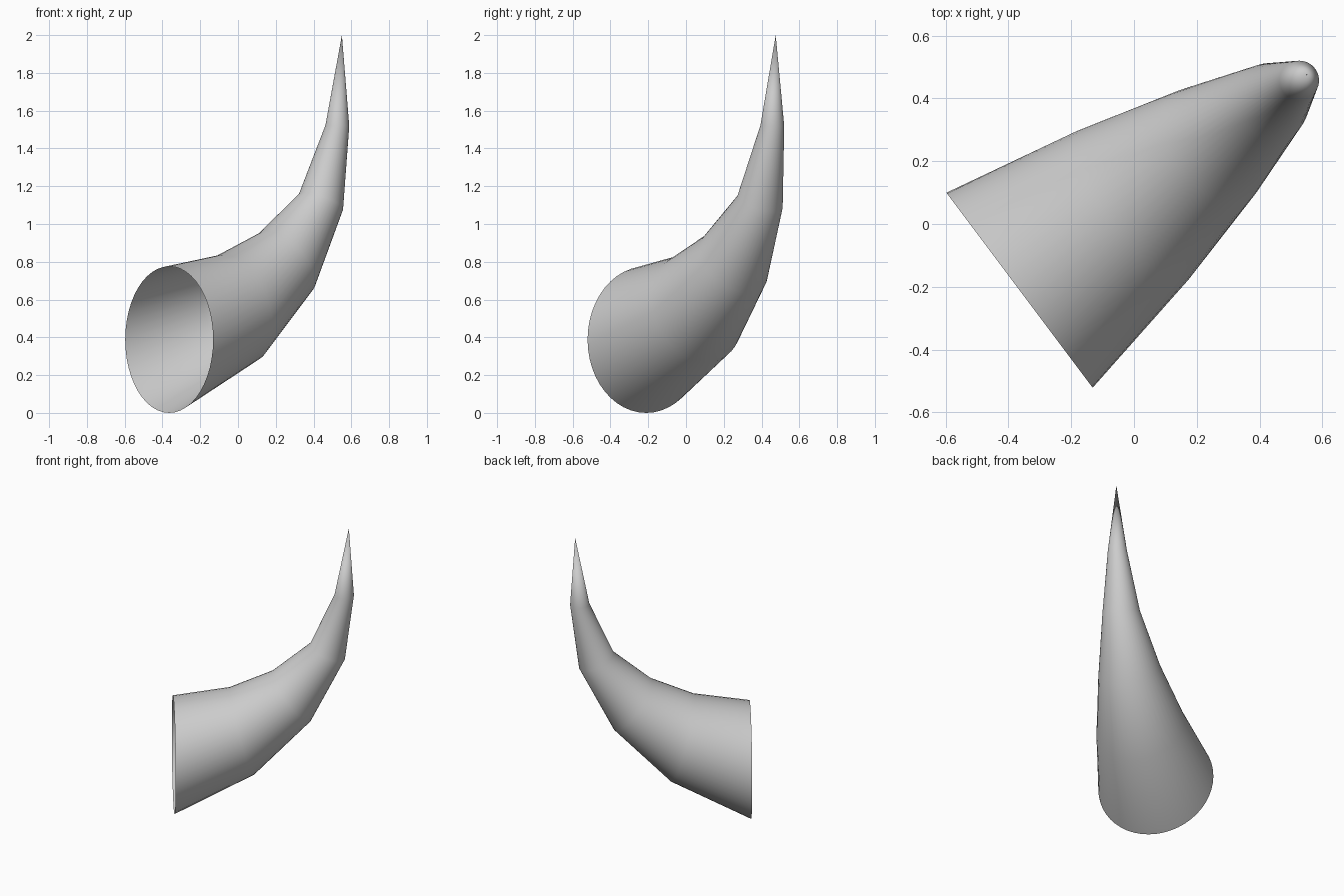
import bpy, bmesh, math
from mathutils import Vector

cube = bpy.data.objects.get("Cube")
if cube:
    bpy.data.objects.remove(cube, do_unlink=True)

grey = bpy.data.materials.new("horn_grey")
grey.use_nodes = True
color = (0.6, 0.6, 0.6, 1)
grey.diffuse_color = color
grey.node_tree.nodes["Principled BSDF"].inputs["Base Color"].default_value = color

SIDES = 48
FORWARD = Vector((0.8, 0.6, 0))      # direction the mouth axis points, into the horn
ACROSS = Vector((-0.6, 0.8, 0))
UP = Vector((0, 0, 1))

# Cross-sections: distance along, height, radius, upward tilt in degrees
SECTIONS = [
    (-0.418, 0.388, 0.388, 0),
    (0.027, 0.553, 0.297, 16),
    (0.350, 0.798, 0.207, 38),
    (0.586, 1.116, 0.124, 66),
    (0.695, 1.521, 0.063, 87),
]
TIP = (0.725, 2.0)


def spine(along, height):
    return FORWARD * along + ACROSS * 0.05 + UP * height


bm = bmesh.new()

# Rings of the open-mouthed horn
rings = []
for along, height, radius, tilt in SECTIONS:
    a = math.radians(tilt)
    rise = UP * math.cos(a) - FORWARD * math.sin(a)
    ring = []
    for i in range(SIDES):
        t = math.tau * i / SIDES
        ring.append(bm.verts.new(spine(along, height)
                                 + (ACROSS * math.cos(t) + rise * math.sin(t)) * radius))
    rings.append(ring)

# Walls between rings, then the pointed tip
tip = bm.verts.new(spine(*TIP))
for i in range(SIDES):
    j = (i + 1) % SIDES
    for low, high in zip(rings, rings[1:]):
        bm.faces.new((low[j], low[i], high[i], high[j]))
    bm.faces.new((rings[-1][j], rings[-1][i], tip))

# Outward normals: the wall at the mouth must face away from the spine
bm.normal_update()
bm.faces.ensure_lookup_table()
first = bm.faces[0]
if first.normal.dot(first.calc_center_median() - spine(-0.2, 0.47)) < 0:
    bmesh.ops.reverse_faces(bm, faces=bm.faces[:])

mesh = bpy.data.meshes.new("curved_horn")
bm.to_mesh(mesh)
bm.free()
mesh.materials.append(grey)
mesh.shade_smooth()
horn = bpy.data.objects.new("curved_horn", mesh)
bpy.context.collection.objects.link(horn)
